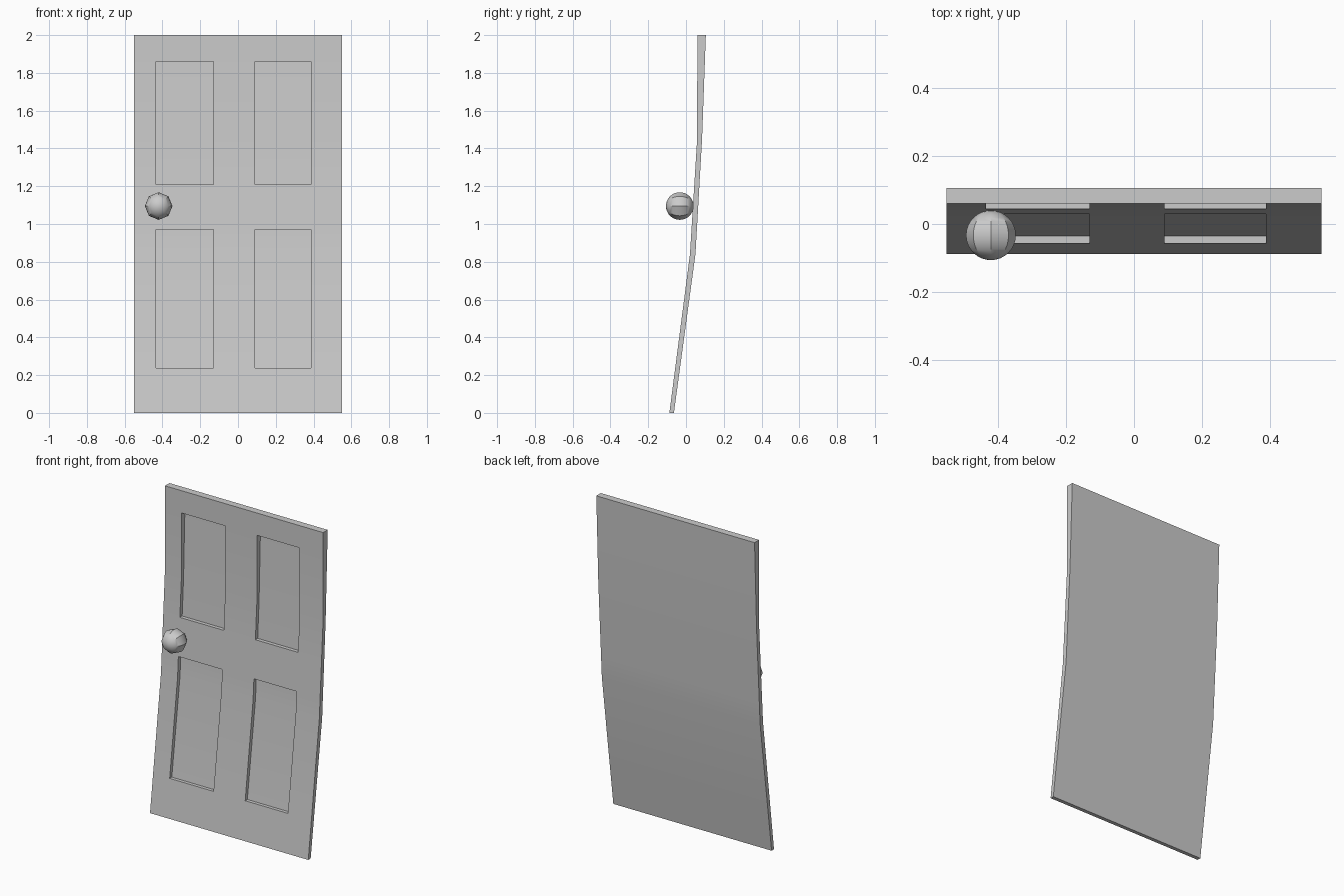
import bpy
import bmesh
import math
from mathutils import Matrix

cube = bpy.data.objects.get("Cube")
if cube:
    bpy.data.objects.remove(cube, do_unlink=True)


def make_material(name, value):
    mat = bpy.data.materials.new(name)
    mat.use_nodes = True
    color = (value, value, value, 1)
    mat.diffuse_color = color
    mat.node_tree.nodes["Principled BSDF"].inputs["Base Color"].default_value = color
    return mat


def make_object(name, bm, mat):
    mesh = bpy.data.meshes.new(name)
    bmesh.ops.recalc_face_normals(bm, faces=bm.faces)
    bm.to_mesh(mesh)
    bm.free()
    obj = bpy.data.objects.new(name, mesh)
    bpy.context.collection.objects.link(obj)
    mesh.materials.append(mat)
    bpy.ops.object.select_all(action="DESELECT")
    obj.select_set(True)
    bpy.context.view_layer.objects.active = obj
    bpy.ops.object.shade_smooth_by_angle(angle=math.radians(35))
    return obj


grey = make_material("plain grey", 0.6)

# Bent door profile: height, front depth, back depth
PROFILE = [(0, -0.088, -0.064), (0.84, 0.021, 0.05), (1.45, 0.059, 0.085), (2, 0.06, 0.105)]


def depth(z, side):
    for low, high in zip(PROFILE, PROFILE[1:]):
        if z <= high[0] + 1e-5:
            t = (z - low[0]) / (high[0] - low[0])
            return low[side] + t * (high[side] - low[side])
    return PROFILE[-1][side]


# Door slab: front grid cut along the panel borders and the bends
xs = [-0.55, -0.435, -0.13, 0.09, 0.387, 0.55]
zs = [0, 0.237, 0.84, 0.97, 1.21, 1.45, 1.86, 2]
panel_columns, panel_rows = (1, 3), (1, 2, 4, 5)

bm = bmesh.new()
grid = [[bm.verts.new((x, depth(z, 1), z)) for x in xs] for z in zs]
panels = []
for r in range(len(zs) - 1):
    for c in range(len(xs) - 1):
        face = bm.faces.new((grid[r][c], grid[r][c + 1], grid[r + 1][c + 1], grid[r + 1][c]))
        if r in panel_rows and c in panel_columns:
            panels.append(face)

# Back and edges
result = bmesh.ops.extrude_face_region(bm, geom=bm.faces[:], use_keep_orig=True)
for v in result["geom"]:
    if isinstance(v, bmesh.types.BMVert):
        v.co.y = depth(v.co.z, 2)

# Four recessed panels
result = bmesh.ops.extrude_face_region(bm, geom=panels)
for v in result["geom"]:
    if isinstance(v, bmesh.types.BMVert):
        front, back = depth(v.co.z, 1), depth(v.co.z, 2)
        v.co.y = front + 0.85 * (back - front)
bmesh.ops.delete(bm, geom=[f for f in panels if f.is_valid], context="FACES")
make_object("door_slab", bm, grey)

# Round knob, its poles pointing front and back
bm = bmesh.new()
place = Matrix.Translation((-0.42, -0.033, 1.095)) @ Matrix.Rotation(math.pi / 2, 4, "X")
bmesh.ops.create_uvsphere(bm, u_segments=8, v_segments=16, radius=0.073, matrix=place)
knob = make_object("door_knob", bm, grey)
knob.data.shade_smooth()
